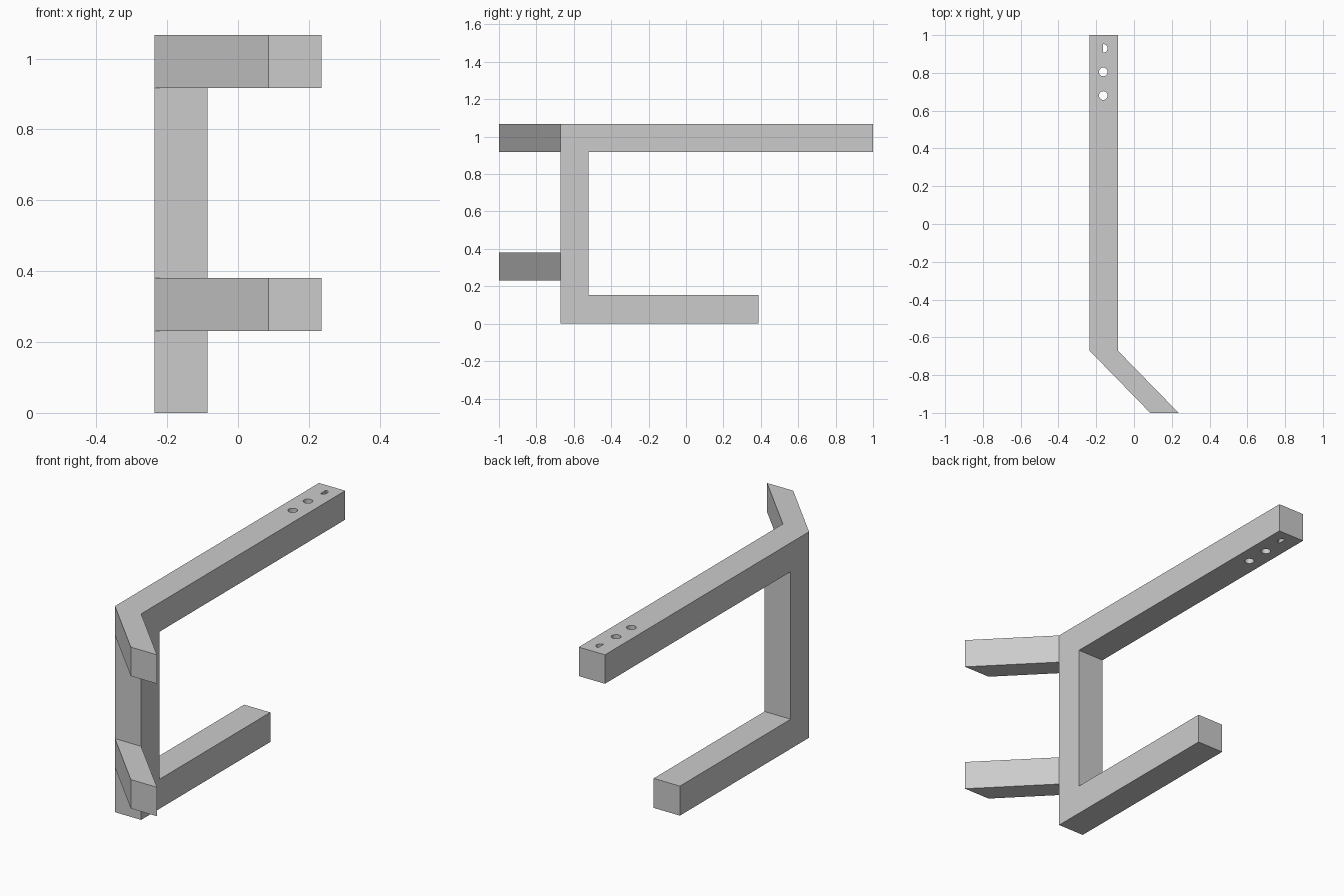
import bpy
import bmesh
import math
from mathutils import Vector

cube = bpy.data.objects.get("Cube")
if cube:
    bpy.data.objects.remove(cube, do_unlink=True)

grey = bpy.data.materials.new("plain grey")
grey.use_nodes = True
colour = (0.6, 0.6, 0.6, 1)
grey.diffuse_color = colour
grey.node_tree.nodes["Principled BSDF"].inputs["Base Color"].default_value = colour


def prism(name, outline, offset):
    """Extrude a closed outline of 3D points along an offset."""
    bm = bmesh.new()
    face = bm.faces.new([bm.verts.new(p) for p in outline])
    moved = bmesh.ops.extrude_face_region(bm, geom=[face], use_keep_orig=True)["geom"]
    verts = [v for v in moved if isinstance(v, bmesh.types.BMVert)]
    bmesh.ops.translate(bm, verts=verts, vec=Vector(offset))
    bmesh.ops.recalc_face_normals(bm, faces=bm.faces)
    mesh = bpy.data.meshes.new(name)
    bm.to_mesh(mesh)
    bm.free()
    mesh.materials.append(grey)
    obj = bpy.data.objects.new(name, mesh)
    bpy.context.collection.objects.link(obj)
    return obj


BAR = 0.15
LEFT_X = -0.236
FRONT, TOP = -0.67, 1.067

# C-shaped frame: long top bar, upright and shorter bottom bar
profile = [(FRONT, 0), (0.387, 0), (0.387, BAR + 0.003), (FRONT + BAR, BAR + 0.003),
           (FRONT + BAR, TOP - BAR), (1, TOP - BAR), (1, TOP), (FRONT, TOP)]
frame = prism("frame", [(LEFT_X, y, z) for y, z in profile], (BAR, 0, 0))

# Two angled arms at the front
for name, z in (("upper_arm", TOP - BAR), ("lower_arm", 0.231)):
    outline = [(LEFT_X, FRONT), (LEFT_X + BAR, FRONT), (0.236, -1), (0.236 - BAR, -1)]
    prism(name, [(x, y, z) for x, y in outline], (0, 0, BAR))

# Two round holes and one half-round hole through the top bar
HOLE_X, RADIUS, SIDES = -0.163, 0.023, 24
for y, half in ((0.68, False), (0.805, False), (0.93, True)):
    count = SIDES // 2 + 1 if half else SIDES
    angles = [2 * math.pi * i / SIDES - math.pi / 2 for i in range(count)]
    ring = [(HOLE_X + RADIUS * math.cos(a), y + RADIUS * math.sin(a), TOP - 2 * BAR)
            for a in angles]
    cutter = prism("hole_cutter", ring, (0, 0, 3 * BAR))
    cutter.hide_render = True
    cut = frame.modifiers.new("hole", "BOOLEAN")
    cut.operation = "DIFFERENCE"
    cut.solver = "EXACT"
    cut.object = cutter
    bpy.context.view_layer.objects.active = frame
    bpy.ops.object.modifier_apply(modifier=cut.name)
    bpy.data.objects.remove(cutter, do_unlink=True)
